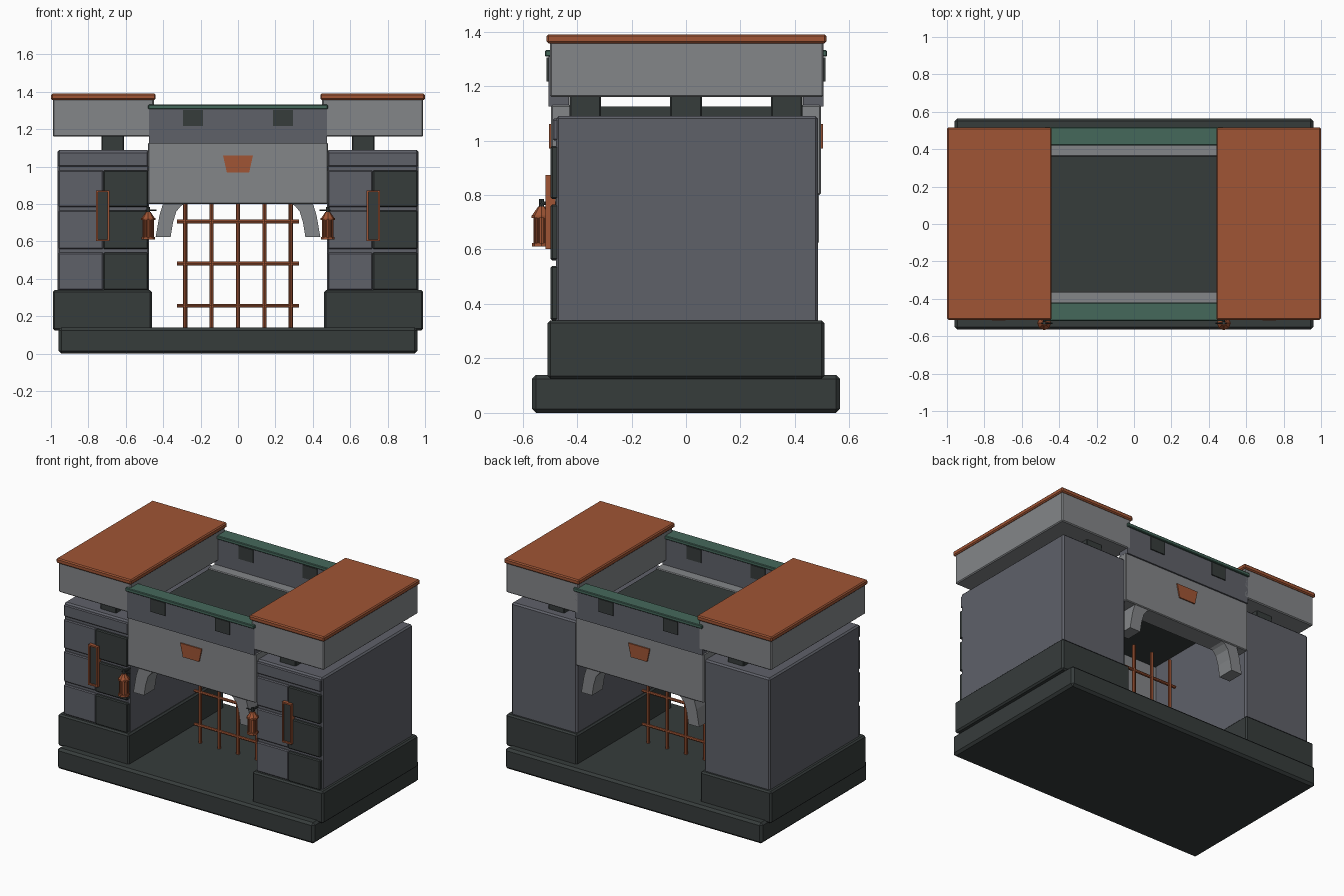
import bpy, bmesh, math
from mathutils import Matrix

old = bpy.data.objects.get("Cube")
if old:
    bpy.data.objects.remove(old, do_unlink=True)


def material(name, r, g, b):
    m = bpy.data.materials.new(name)
    m.use_nodes = True
    m.diffuse_color = (r, g, b, 1)
    m.node_tree.nodes["Principled BSDF"].inputs["Base Color"].default_value = (r, g, b, 1)
    return m


COPPER = material("copper", 0.35, 0.09, 0.035)
DARK = material("dark stone", 0.037, 0.045, 0.044)
WALL = material("slate wall", 0.114, 0.119, 0.141)
LIGHT = material("light stone", 0.23, 0.24, 0.25)
GREEN = material("green patina", 0.06, 0.138, 0.105)


def finish(name, bm, mat, bevel=0):
    bmesh.ops.recalc_face_normals(bm, faces=bm.faces)
    mesh = bpy.data.meshes.new(name)
    bm.to_mesh(mesh)
    bm.free()
    mesh.materials.append(mat)
    ob = bpy.data.objects.new(name, mesh)
    bpy.context.collection.objects.link(ob)
    if bevel:
        mod = ob.modifiers.new("chamfer", "BEVEL")
        mod.width = bevel
        mod.segments = 1
    return ob


def box(name, mat, xs, ys, zs, bevel=0):
    """Box from its low and high limits on each axis."""
    bm = bmesh.new()
    bmesh.ops.create_cube(bm, size=1)
    for v in bm.verts:
        for i, (lo, hi) in enumerate((xs, ys, zs)):
            v.co[i] = hi if v.co[i] > 0 else lo
    return finish(name, bm, mat, bevel)


def span(a, b, side):
    return (a, b) if side > 0 else (-b, -a)


def prism(name, mat, outline, y0, y1):
    """Extrude an x-z outline along y."""
    bm = bmesh.new()
    face = bm.faces.new([bm.verts.new((x, y0, z)) for x, z in outline])
    out = bmesh.ops.extrude_face_region(bm, geom=[face])
    for v in out["geom"]:
        if isinstance(v, bmesh.types.BMVert):
            v.co.y = y1
    return finish(name, bm, mat)


def rod(name, mat, centre, length, r1, r2=None, sides=8, axis="Z"):
    bm = bmesh.new()
    turn = Matrix.Rotation(math.pi / 2, 4, "Y") if axis == "X" else Matrix()
    if axis == "Y":
        turn = Matrix.Rotation(math.pi / 2, 4, "X")
    bmesh.ops.create_cone(bm, cap_ends=True, segments=sides, radius1=r1,
                          radius2=r1 if r2 is None else r2, depth=length,
                          matrix=Matrix.Translation(centre) @ turn)
    return finish(name, bm, mat)


# Base slab and walkway deck
box("base_slab", DARK, (-0.96, 0.96), (-0.565, 0.565), (0, 0.14), 0.015)
box("walkway_deck", DARK, (-0.47, 0.47), (-0.37, 0.37), (1.06, 1.125))

# Gate towers
for side, word in ((-1, "right"), (1, "left")):
    box(word + "_plinth", DARK, span(0.46, 0.99, side), (-0.508, 0.508), (0.125, 0.34), 0.01)
    box(word + "_tower", WALL, span(0.475, 0.965, side), (-0.478, 0.485), (0.33, 1.09), 0.01)
    mid = 0.72 * side

    # Facing stones, one plain and one dark column
    for z0, z1 in ((0.34, 0.54), (0.56, 0.765), (0.785, 0.98)):
        box(word + "_plain_stone", WALL, (mid - 0.24, mid), (-0.49, -0.46), (z0, z1), 0.006)
        box(word + "_dark_stone", DARK, (mid, mid + 0.24), (-0.497, -0.46), (z0, z1), 0.006)
    box(word + "_top_stone", WALL, (mid - 0.24, mid + 0.24), (-0.49, -0.46), (1.0, 1.08), 0.006)

    # Roof block on three short supports
    for y in (-0.37, 0, 0.37):
        box(word + "_roof_support", DARK, span(0.61, 0.73, side), (y - 0.058, y + 0.058),
            (1.08, 1.17), 0.005)
    box(word + "_roof_block", LIGHT, span(0.45, 0.99, side), (-0.5, 0.505), (1.16, 1.365), 0.006)
    box(word + "_roof_cap", COPPER, span(0.44, 1.0, side), (-0.512, 0.515), (1.357, 1.39), 0.007)

    # Arrow slit with a raised frame
    cx = 0.723 * side
    box(word + "_slit", DARK, (cx - 0.03, cx + 0.03), (-0.505, -0.48), (0.61, 0.865))
    for s in (-1, 1):
        e = cx + s * 0.03
        box(word + "_slit_jamb", COPPER, (e - 0.005, e + 0.005), (-0.515, -0.48), (0.602, 0.873))
        e = 0.7375 + s * 0.131
        box(word + "_slit_rail", COPPER, (cx - 0.035, cx + 0.035), (-0.515, -0.48),
            (e - 0.005, e + 0.005))

    # Hanging lantern
    lx, ly = 0.48 * side, -0.53
    rod(word + "_lantern_foot", COPPER, (lx, ly, 0.617), 0.014, 0.036)
    rod(word + "_lantern_core", COPPER, (lx, ly, 0.67), 0.1, 0.025)
    for i in range(8):
        a = (i + 0.5) * math.pi / 4
        rod(word + "_lantern_post", COPPER,
            (lx + 0.029 * math.cos(a), ly + 0.029 * math.sin(a), 0.67), 0.1, 0.004, sides=4)
    rod(word + "_lantern_rim", COPPER, (lx, ly, 0.72), 0.01, 0.038)
    rod(word + "_lantern_hood", COPPER, (lx, ly, 0.74), 0.035, 0.037, 0.013)
    rod(word + "_lantern_knob", DARK, (lx, ly, 0.77), 0.03, 0.009)
    rod(word + "_lantern_arm", DARK, (lx, -0.5, 0.77), 0.07, 0.007, axis="Y")
    rod(word + "_lantern_crossbar", DARK, (lx - side * 0.015, ly, 0.768), 0.06, 0.004, axis="X")

# Lintels, parapets and arch brackets on both faces
BRACKET = [(0.44, 0.625), (0.36, 0.625), (0.348, 0.7), (0.33, 0.76),
           (0.305, 0.79), (0.28, 0.805), (0.4, 0.805), (0.42, 0.74)]
for face, word in ((-1, "front"), (1, "back")):
    box(word + "_lintel", LIGHT, (-0.48, 0.48), span(0.36, 0.495, face), (0.8, 1.13), 0.005)
    box(word + "_parapet", WALL, (-0.475, 0.475), span(0.43, 0.505, face), (1.125, 1.315))
    box(word + "_parapet_cap", GREEN, (-0.48, 0.48), span(0.42, 0.518, face), (1.308, 1.332), 0.004)
    prism(word + "_keystone", COPPER, [(-0.08, 1.06), (0.08, 1.06), (0.06, 0.97), (-0.06, 0.97)],
          face * 0.48, face * 0.503)
    for s in (-1, 1):
        prism(word + "_bracket", LIGHT, [(s * x, z) for x, z in BRACKET],
              face * 0.375, face * 0.488)
        box(word + "_parapet_window", DARK, (s * 0.24 - 0.054, s * 0.24 + 0.054),
            span(0.424, 0.512, face), (1.217, 1.304))

# Portcullis
for i in range(-2, 3):
    rod("portcullis_upright", COPPER, (i * 0.141, 0, 0.507), 0.745, 0.011)
for z in (0.257, 0.482, 0.707):
    rod("portcullis_crossbar", COPPER, (0, 0, z), 0.65, 0.01, axis="X")
